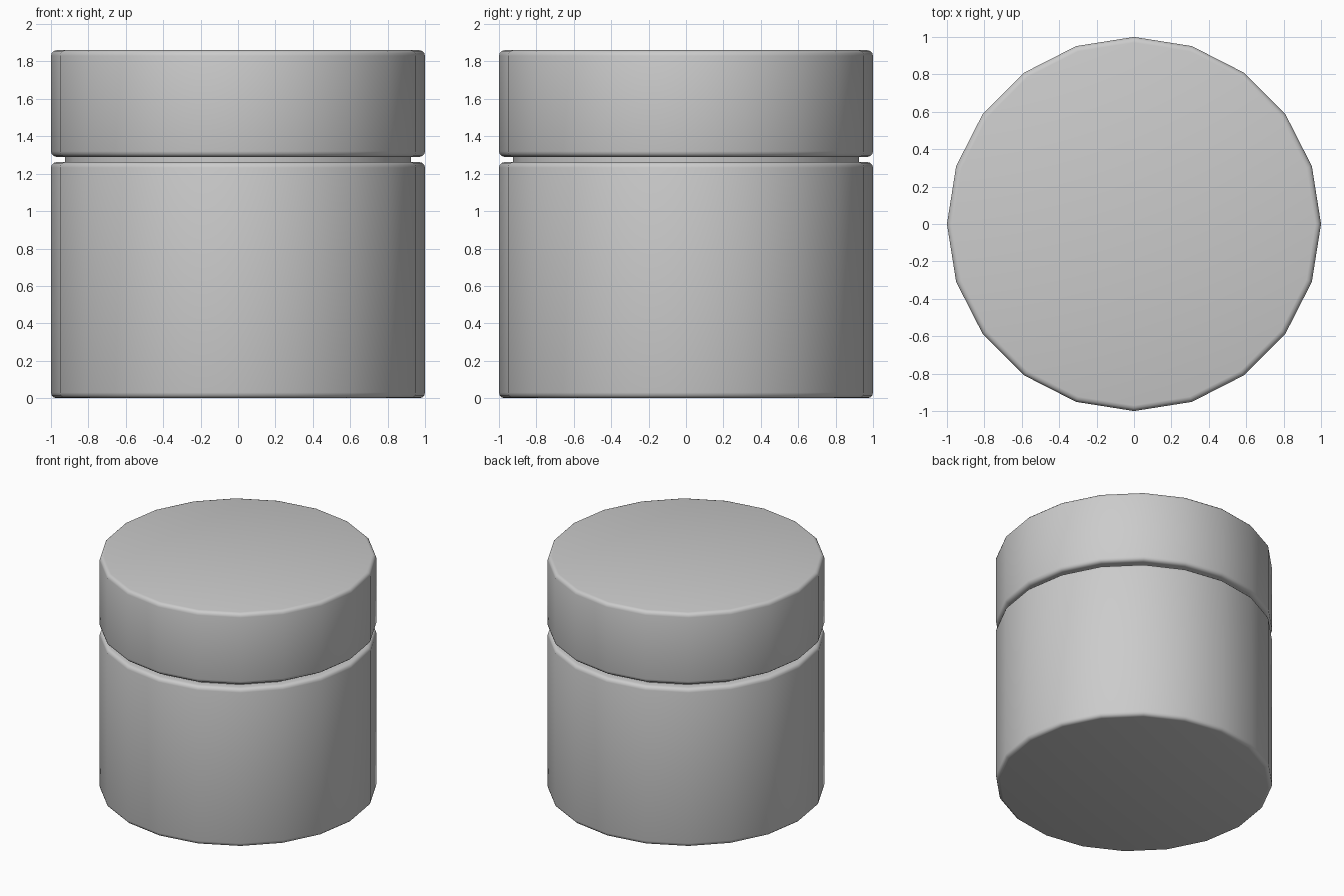
import bpy, bmesh, math

if "Cube" in bpy.data.objects:
    bpy.data.objects.remove(bpy.data.objects["Cube"])

SIDES = 20


def rounded(r, z, size, start):
    """Quarter-round profile corner of given size, swept from angle start."""
    return [(r + size * math.cos(math.radians(start + a)),
             z + size * math.sin(math.radians(start + a))) for a in (0, 30, 60, 90)]


def lathe(name, profile):
    """Spin a (radius, z) profile into a capped, closed 20-sided solid."""
    bm = bmesh.new()
    rings = []
    for r, z in profile:
        rings.append([bm.verts.new((r * math.cos(2 * math.pi * i / SIDES),
                                    r * math.sin(2 * math.pi * i / SIDES), z))
                      for i in range(SIDES)])
    for low, high in zip(rings, rings[1:]):
        for i in range(SIDES):
            j = (i + 1) % SIDES
            bm.faces.new((low[i], low[j], high[j], high[i]))
    bm.faces.new(rings[0][::-1])
    bm.faces.new(rings[-1])
    bmesh.ops.recalc_face_normals(bm, faces=bm.faces)
    mesh = bpy.data.meshes.new(name)
    bm.to_mesh(mesh)
    bm.free()
    obj = bpy.data.objects.new(name, mesh)
    bpy.context.collection.objects.link(obj)
    bpy.ops.object.select_all(action='DESELECT')
    obj.select_set(True)
    bpy.context.view_layer.objects.active = obj
    bpy.ops.object.shade_smooth_by_angle(angle=math.radians(35))
    return obj


B = 0.03  # edge rounding

# Jar body with the narrower neck rising into the lid
lathe("jar_body", rounded(1 - B, B, B, -90) + rounded(1 - B, 1.262 - B, B, 0)
      + [(0.925, 1.262), (0.925, 1.40)])

# Lid with rounded rims
lathe("lid", rounded(1 - B, 1.29 + B, B, -90) + rounded(1 - B, 1.86 - B, B, 0))
